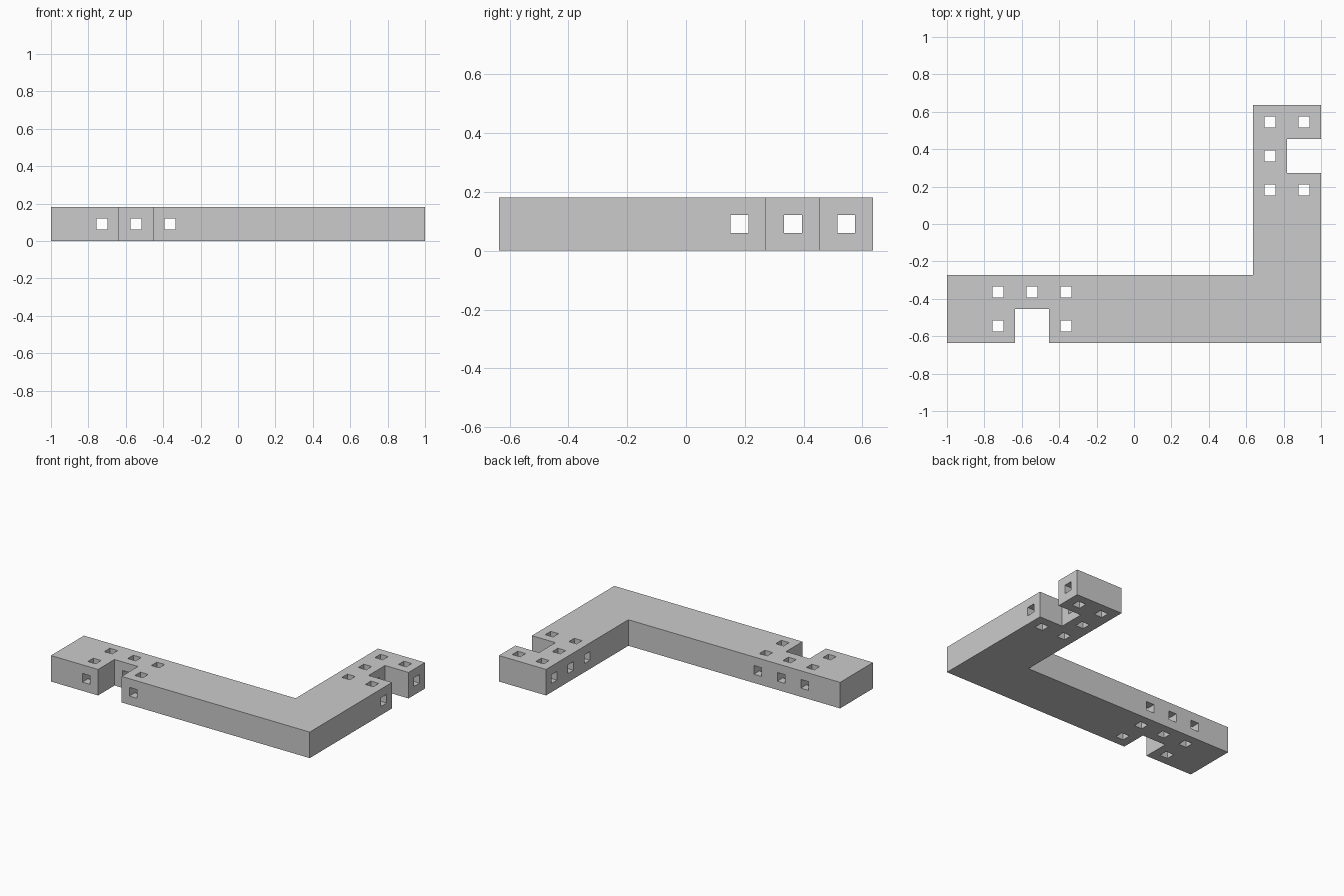
import bpy, bmesh
from mathutils import Matrix, Vector

if "Cube" in bpy.data.objects:
    bpy.data.objects.remove(bpy.data.objects["Cube"])

U = 2 / 11      # grid unit: the beam is 11 x 7 x 1 units
HOLE = U / 3    # side of the square holes


def to_world(x, y, z=0.0):
    return Vector(((x - 5.5) * U, (y - 3.5) * U, z * U))


# L-shaped beam with one square notch in each arm, extruded from its outline
outline = [(0, 0), (2, 0), (2, 1), (3, 1), (3, 0), (11, 0), (11, 5), (10, 5),
           (10, 6), (11, 6), (11, 7), (9, 7), (9, 2), (0, 2)]
bm = bmesh.new()
base = bm.faces.new([bm.verts.new(to_world(x, y)) for x, y in outline])
top = bmesh.ops.extrude_face_region(bm, geom=[base])["geom"]
bmesh.ops.translate(bm, vec=(0, 0, U),
                    verts=[g for g in top if isinstance(g, bmesh.types.BMVert)])
bmesh.ops.recalc_face_normals(bm, faces=bm.faces)
mesh = bpy.data.meshes.new("corner_beam")
bm.to_mesh(mesh)
bm.free()
beam = bpy.data.objects.new("corner_beam", mesh)
bpy.context.collection.objects.link(beam)


def drill(name, centres, axis, length):
    """Cut a row of square holes running along one axis."""
    size = [HOLE] * 3
    size[axis] = length * U
    bm = bmesh.new()
    for c in centres:
        bmesh.ops.create_cube(bm, size=1, matrix=Matrix.Translation(to_world(*c))
                              @ Matrix.Diagonal((*size, 1)))
    mesh = bpy.data.meshes.new(name)
    bm.to_mesh(mesh)
    bm.free()
    cutter = bpy.data.objects.new(name, mesh)
    bpy.context.collection.objects.link(cutter)
    cutter.hide_render = True
    mod = beam.modifiers.new(name, "BOOLEAN")
    mod.operation = "DIFFERENCE"
    mod.solver = "EXACT"
    mod.object = cutter
    bpy.context.view_layer.objects.active = beam
    bpy.ops.object.modifier_apply(modifier=name)
    bpy.data.objects.remove(cutter)


# vertical holes around both notches
long_arm = [(1.5, 1.5), (2.5, 1.5), (3.5, 1.5), (1.5, 0.5), (3.5, 0.5)]
short_arm = [(9.5, 4.5), (9.5, 5.5), (9.5, 6.5), (10.5, 4.5), (10.5, 6.5)]
drill("vertical_holes", [(x, y, 0.5) for x, y in long_arm + short_arm], 2, 2)

# horizontal holes through the width of each arm
drill("long_arm_side_holes", [(x, 1, 0.5) for x in (1.5, 2.5, 3.5)], 1, 3)
drill("short_arm_side_holes", [(10, y, 0.5) for y in (4.5, 5.5, 6.5)], 0, 3)
